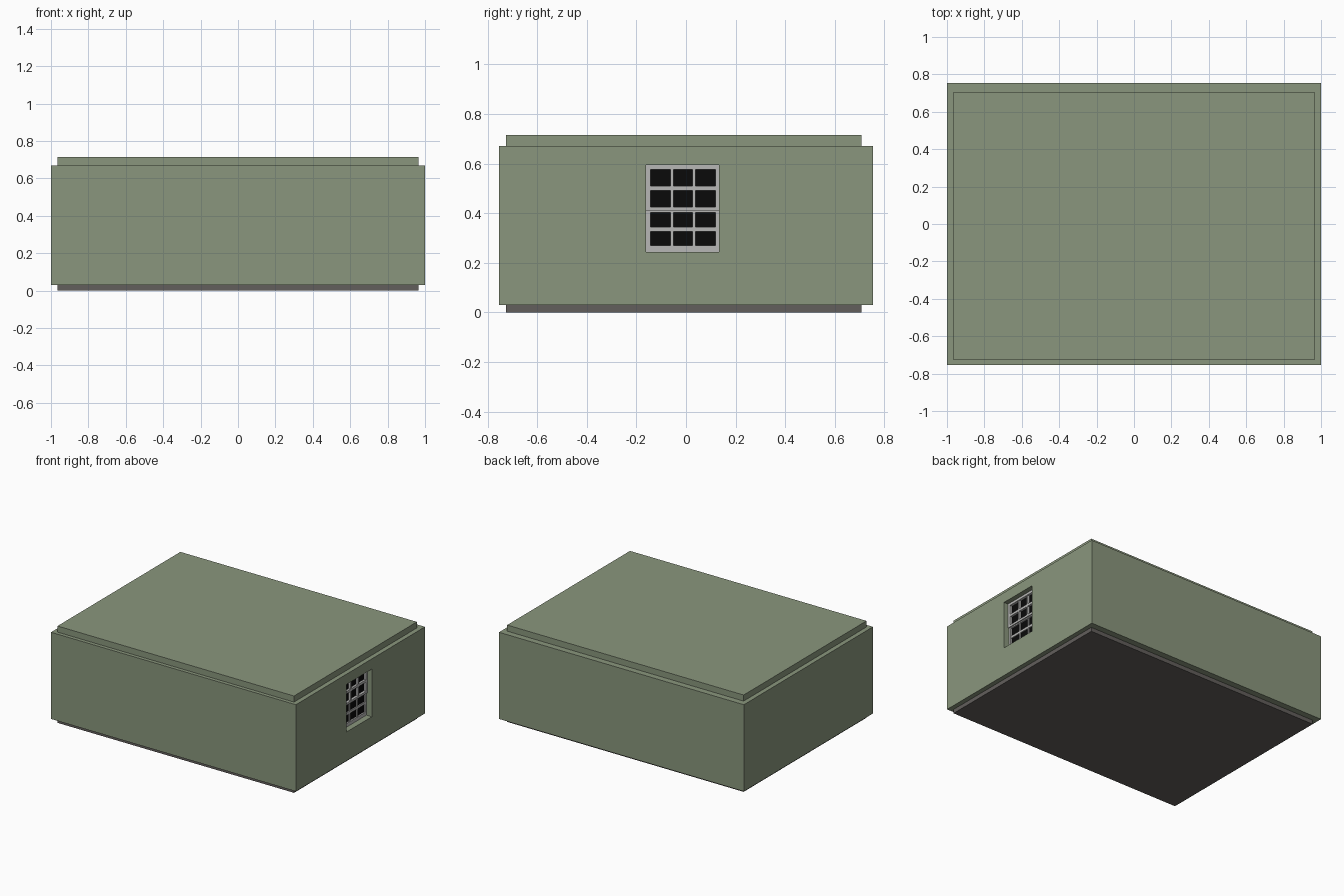
import bpy, bmesh

if "Cube" in bpy.data.objects:
    bpy.data.objects.remove(bpy.data.objects["Cube"])


def material(name, srgb):
    m = bpy.data.materials.new(name)
    lin = [c / 12.92 if c <= 0.04045 else ((c + 0.055) / 1.055) ** 2.4 for c in srgb]
    m.diffuse_color = (*lin, 1)
    m.use_nodes = True
    m.node_tree.nodes["Principled BSDF"].inputs["Base Color"].default_value = m.diffuse_color
    return m


GREEN = material("sage_green", (0.54, 0.59, 0.49))
STONE = material("dark_grey", (0.385, 0.37, 0.36))
FRAME = material("light_grey", (0.72, 0.72, 0.715))
GLASS = material("black_glass", (0.04, 0.04, 0.04))


def add_box(bm, x, y, z):
    """Add a box spanning the three (min, max) ranges."""
    for v in bmesh.ops.create_cube(bm, size=1)["verts"]:
        v.co = [r[0] if c < 0 else r[1] for c, r in zip(v.co, (x, y, z))]


def finish(bm, name, mat):
    bmesh.ops.recalc_face_normals(bm, faces=bm.faces)
    me = bpy.data.meshes.new(name)
    bm.to_mesh(me)
    bm.free()
    me.materials.append(mat)
    ob = bpy.data.objects.new(name, me)
    bpy.context.collection.objects.link(ob)


def boxes(name, mat, *ranges):
    bm = bmesh.new()
    for r in ranges:
        add_box(bm, *r)
    finish(bm, name, mat)


# Window opening in the right wall
WY, WZ = (-0.162, 0.133), (0.243, 0.594)
BACK = 0.94

# Wall block with recessed opening
bm = bmesh.new()
add_box(bm, (-1, 1), (-0.753, 0.753), (0.03, 0.67))
bm.normal_update()
wall = max(bm.faces, key=lambda f: f.calc_center_median().x)
for depth in (1.0, BACK):
    bmesh.ops.inset_individual(bm, faces=[wall], thickness=0.02)
    mid = wall.calc_center_median()
    for v in wall.verts:
        v.co = (depth, WY[v.co.y > mid.y], WZ[v.co.z > mid.z])
finish(bm, "walls", GREEN)

# Raised roof slab and footing, both inset from the walls
SX, SY = (-0.966, 0.966), (-0.726, 0.707)
boxes("roof_slab", GREEN, (SX, SY, (0.67, 0.715)))
boxes("footing", STONE, (SX, SY, (0.0, 0.03)))

# Glass
boxes("window_glass", GLASS, ((BACK, BACK + 0.005), WY, WZ))


def sash(name, front, z0, z1, bottom, top):
    """Three by two pane sash: outer rails, two uprights, one cross bar."""
    x = (BACK, front)
    xb = (BACK, front - 0.003)
    y0, y1 = -0.143, 0.119
    step = (y1 - y0) / 3
    mid = (z0 + bottom + z1 - top) / 2
    parts = [(x, (WY[0], y0), (z0, z1)), (x, (y1, WY[1]), (z0, z1)),
             (x, (y0, y1), (z0, z0 + bottom)), (x, (y0, y1), (z1 - top, z1)),
             (xb, (y0, y1), (mid - 0.009, mid + 0.009))]
    for i in (1, 2):
        c = y0 + step * i
        parts.append((xb, (c - 0.006, c + 0.006), (z0 + bottom, z1 - top)))
    boxes(name, FRAME, *parts)


# Upper sash stands in front of the lower one
sash("upper_sash", 0.964, 0.410, WZ[1], 0.016, 0.018)
sash("lower_sash", 0.956, WZ[0], 0.410, 0.026, 0.008)
